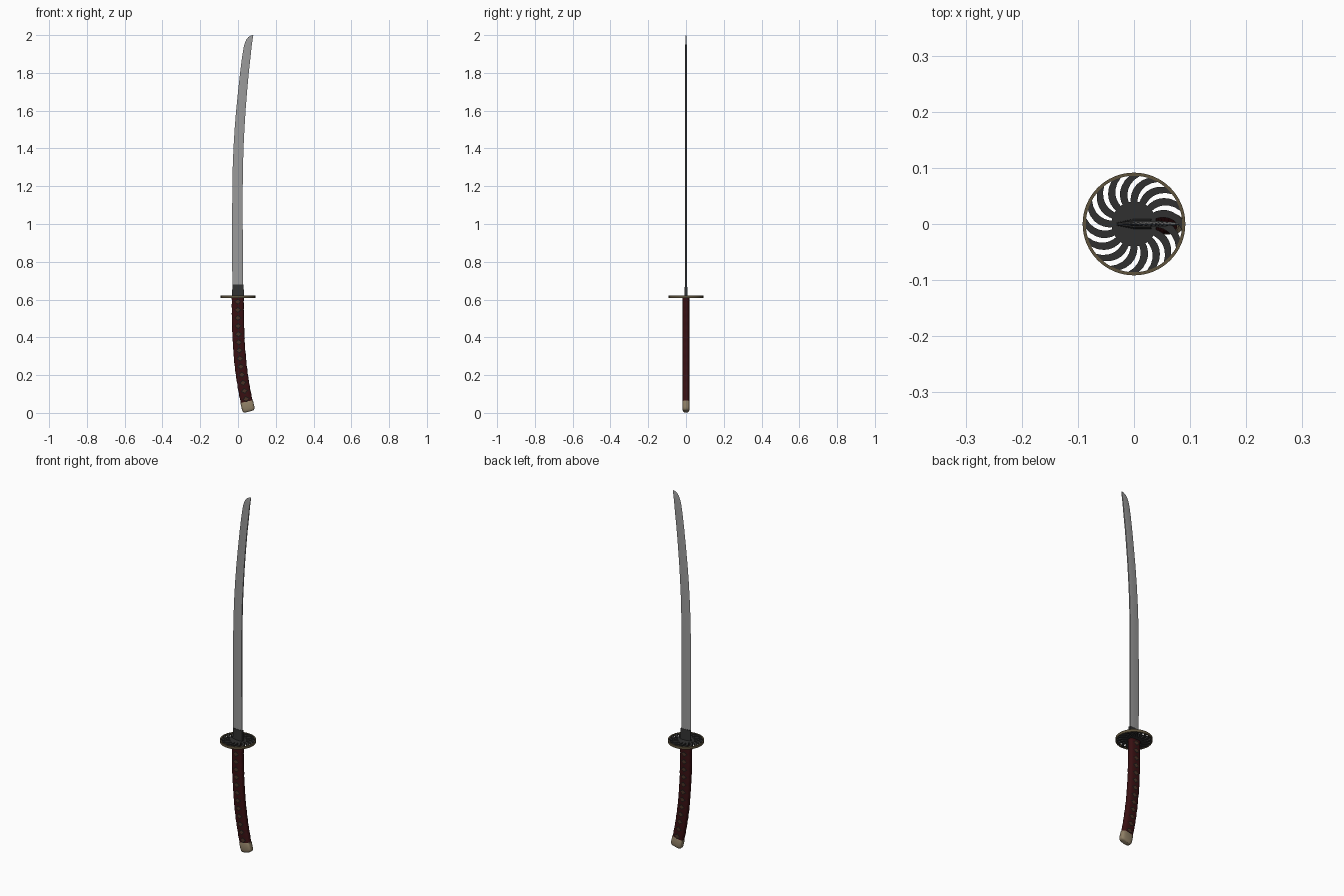
import bpy, bmesh, math
from mathutils import Vector

cube = bpy.data.objects.get("Cube")
if cube:
    bpy.data.objects.remove(cube, do_unlink=True)


def material(name, r, g, b):
    m = bpy.data.materials.new(name)
    m.use_nodes = True
    m.diffuse_color = (r, g, b, 1)
    m.node_tree.nodes["Principled BSDF"].inputs["Base Color"].default_value = (r, g, b, 1)
    return m


STEEL = material("blade steel", 0.32, 0.32, 0.32)
IRON = material("dark iron", 0.03, 0.03, 0.03)
BRONZE = material("aged bronze", 0.11, 0.085, 0.045)
RED = material("dark red wrap", 0.04, 0.005, 0.006)
BLACK = material("black underlay", 0.012, 0.008, 0.007)
BROWN = material("brown inlay", 0.07, 0.03, 0.018)
TAN = material("tan pommel", 0.27, 0.21, 0.13)


def finish(name, bm, mat, smooth=True):
    bmesh.ops.recalc_face_normals(bm, faces=bm.faces)
    me = bpy.data.meshes.new(name)
    bm.to_mesh(me)
    bm.free()
    me.materials.append(mat)
    ob = bpy.data.objects.new(name, me)
    bpy.context.collection.objects.link(ob)
    if smooth:
        bpy.ops.object.select_all(action='DESELECT')
        ob.select_set(True)
        bpy.context.view_layer.objects.active = ob
        bpy.ops.object.shade_smooth_by_angle(angle=math.radians(35))
    return ob


def loft(name, rings, mat, closed=False):
    """Skin a list of equal-length point rings."""
    bm = bmesh.new()
    rows = [[bm.verts.new(p) for p in ring] for ring in rings]
    pairs = list(zip(rows, rows[1:]))
    if closed:
        pairs.append((rows[-1], rows[0]))
    else:
        bm.faces.new(rows[0])
        bm.faces.new(rows[-1])
    for a, b in pairs:
        for i in range(len(a)):
            j = (i + 1) % len(a)
            bm.faces.new((a[i], a[j], b[j], b[i]))
    return finish(name, bm, mat)


# Curved centre line of the grip
GRIP_TOP, GRIP_LOW = 0.61, 0.052


def grip_frame(z):
    t = max(0, (GRIP_TOP - z) / 0.56)
    centre = Vector((-0.001 + 0.049 * t ** 2.6, 0, z))
    slope = -0.049 * 2.6 / 0.56 * t ** 1.6
    along = Vector((slope, 0, 1)).normalized()
    across = Vector((along.z, 0, -along.x))
    return centre, across, along


HALF_W, HALF_D, POWER = 0.032, 0.0175, 3.2


def oval_ring(z, w, d, count=24):
    c, across, _ = grip_frame(z)
    ring = []
    for i in range(count):
        a = math.tau * i / count
        u, v = math.cos(a), math.sin(a)
        u = math.copysign(abs(u) ** (2 / POWER), u)
        v = math.copysign(abs(v) ** (2 / POWER), v)
        ring.append(c + across * (u * w) + Vector((0, v * d, 0)))
    return ring


# Grip with slightly rippled edges
DIAMONDS = 13
pitch = (GRIP_TOP - GRIP_LOW) / DIAMONDS
rings = []
for i in range(DIAMONDS * 4 + 1):
    ripple = 0.0008 * math.cos(i * math.pi / 2)
    rings.append(oval_ring(GRIP_LOW + pitch * i / 4, HALF_W + ripple, HALF_D))
loft("grip", rings, RED)


# Diamond openings of the wrap, front and back
def diamonds(name, half_u, half_h, lift, mat):
    bm = bmesh.new()
    for k in range(DIAMONDS):
        c, across, along = grip_frame(GRIP_LOW + pitch * (k + 0.5))
        for side in (-1, 1):
            def point(u, h):
                y = HALF_D * (1 - abs(u / HALF_W) ** POWER) ** (1 / POWER) + lift
                return bm.verts.new(c + across * u + along * h + Vector((0, side * y, 0)))
            mid = point(0, 0)
            rim = [point(half_u, 0), point(0, half_h), point(-half_u, 0), point(0, -half_h)]
            for i in range(4):
                tri = (mid, rim[i], rim[(i + 1) % 4])
                bm.faces.new(tri if side < 0 else tri[::-1])
    return finish(name, bm, mat, False)


diamonds("wrap_openings", 0.021, 0.017, 0.0006, BLACK)
diamonds("wrap_inlays", 0.013, 0.010, 0.0014, BROWN)

# Pommel cap with a rounded end
cap = [(0.060, 1.0), (0.058, 1.06), (0.024, 1.06), (0.015, 1.0), (0.010, 0.88), (0.007, 0.65)]
loft("pommel", [oval_ring(z, HALF_W * s, HALF_D * s) for z, s in cap], TAN)

# Round guard: hub, curved spokes and rim
Z0, Z1 = 0.609, 0.621
SPOKES, HUB_R, RIM_R, OUTER_R = 16, 0.040, 0.086, 0.0915


def circle(r, z, n=64):
    return [(r * math.cos(math.tau * i / n), r * math.sin(math.tau * i / n), z) for i in range(n)]


loft("guard_hub", [circle(HUB_R, Z0), circle(HUB_R, Z1)], IRON)
loft("guard_rim", [circle(RIM_R, Z0 - 0.001), circle(OUTER_R, Z0 - 0.001),
                   circle(OUTER_R, Z1 + 0.001), circle(RIM_R, Z1 + 0.001)], BRONZE, True)
STEPS = 6
for s in range(SPOKES):
    rings = []
    for i in range(STEPS + 1):
        t = i / STEPS
        r = HUB_R - 0.002 + (RIM_R - HUB_R + 0.003) * t
        mid = math.tau * s / SPOKES - 0.42 * t * t
        half = (0.0058 + 0.0035 * t) / r
        rings.append([(r * math.cos(a), r * math.sin(a), z)
                      for a, z in ((mid - half, Z0), (mid + half, Z0),
                                   (mid + half, Z1), (mid - half, Z1))])
    loft("guard_spoke_%02d" % (s + 1), rings, IRON)


# Blade collar, tapering upward
def collar_ring(z, w, d):
    return [(-w, -d * 0.3, z), (0.0, -d, z), (w, -d, z), (w, d, z), (0.0, d, z), (-w, d * 0.3, z)]


loft("blade_collar", [collar_ring(Z1 - 0.002, 0.031, 0.009), collar_ring(0.68, 0.030, 0.006)], IRON)

# Blade: height, cutting edge x, spine x
outline = [(0.62, -0.029, 0.027), (0.8, -0.031, 0.026), (1.0, -0.031, 0.025),
           (1.2, -0.030, 0.025), (1.3, -0.028, 0.0265), (1.4, -0.024, 0.029),
           (1.5, -0.018, 0.034), (1.6, -0.010, 0.040), (1.7, 0.000, 0.048),
           (1.8, 0.011, 0.057), (1.88, 0.021, 0.066), (1.93, 0.029, 0.071),
           (1.955, 0.035, 0.074), (1.975, 0.043, 0.077), (1.99, 0.055, 0.079),
           (1.997, 0.067, 0.0805), (2.0, 0.079, 0.081)]
rings = []
for z, edge, spine in outline:
    width = spine - edge
    ridge = edge + width * 0.62
    thick = 0.0045 * min(1, width / 0.045)
    rings.append([(edge, 0, z), (ridge, -thick, z), (spine, -thick * 0.75, z),
                  (spine, thick * 0.75, z), (ridge, thick, z)])
loft("blade", rings, STEEL)
